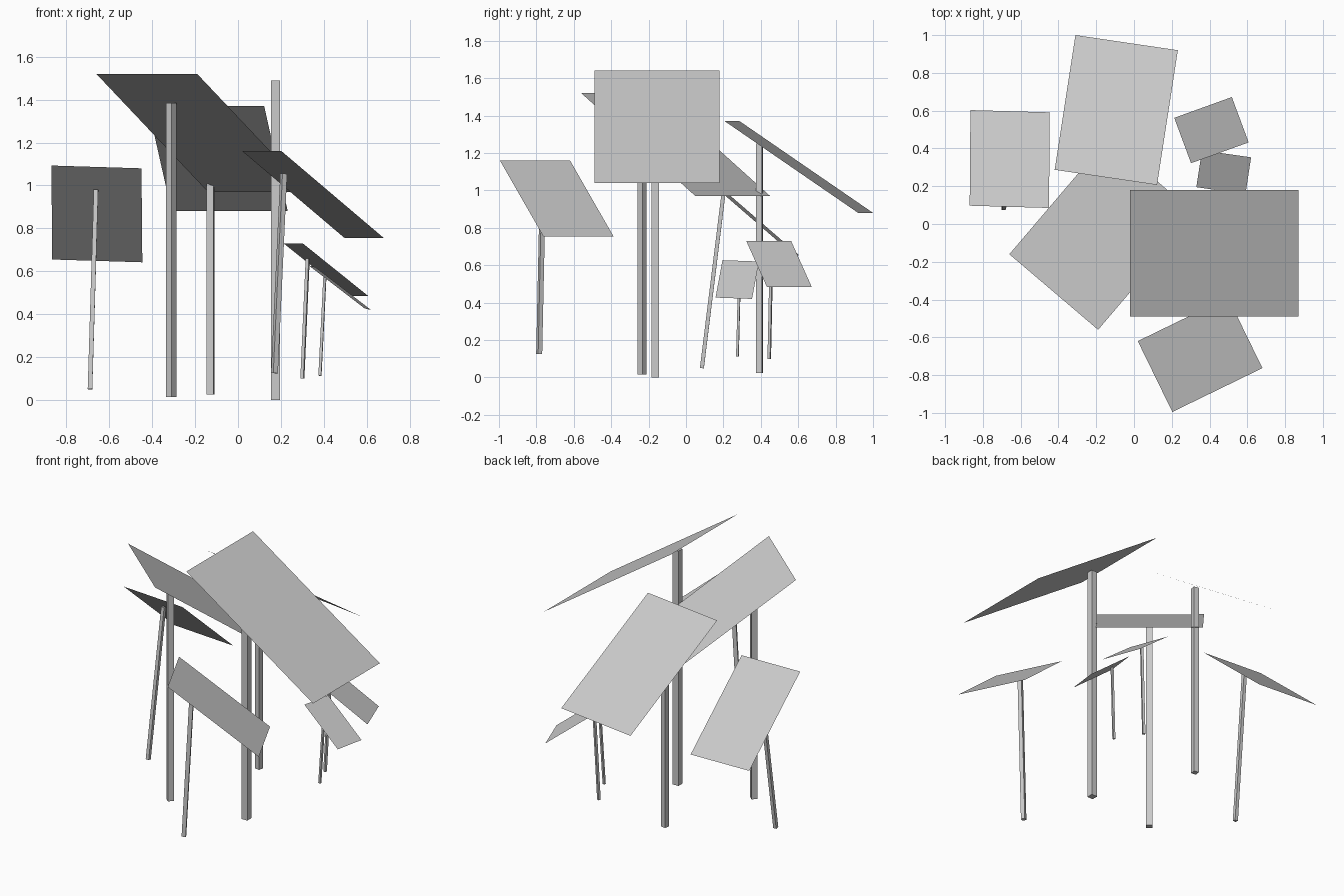
import bpy, math
from mathutils import Vector, Matrix

if "Cube" in bpy.data.objects:
    bpy.data.objects.remove(bpy.data.objects["Cube"])


def make(name, verts, faces):
    me = bpy.data.meshes.new(name)
    me.from_pydata(verts, [], faces)
    ob = bpy.data.objects.new(name, me)
    bpy.context.collection.objects.link(ob)
    return ob


def panel(name, high_a, high_b, low_a):
    """Thin parallelogram sheet from its two high corners and one low corner."""
    a, b, c = Vector(high_a), Vector(high_b), Vector(low_a)
    verts = [a, b, b + c - a, c]
    if (b - a).cross(c - a).z < 0:      # face upwards
        verts.reverse()
    make(name, verts, [(0, 1, 2, 3)])


def post(name, base, top, width, turn):
    """Square post between two points, turned about its own axis."""
    base, top = Vector(base), Vector(top)
    axis = top - base
    tilt = Vector((0, 0, 1)).rotation_difference(axis).to_matrix()
    rot = tilt @ Matrix.Rotation(math.radians(turn), 3, 'Z')
    h = width / 2
    ring = [rot @ Vector((sx * h, sy * h, 0)) for sx, sy in
            ((-1, -1), (1, -1), (1, 1), (-1, 1))]
    verts = [base + p for p in ring] + [top + p for p in ring]
    sides = [(i, (i + 1) % 4, (i + 1) % 4 + 4, i + 4) for i in range(4)]
    make(name, verts, sides + [(3, 2, 1, 0), (4, 5, 6, 7)])


# name: (panel high corner, high corner, low corner), (post base, top, width, turn)
tables = {
    "right_large": (((-.02, -.49, 1.64), (-.02, .18, 1.64), (.87, -.49, 1.04)),
                    ((.175, -.165, 0), (.175, -.165, 1.49), .04, 0)),
    "centre": (((-.66, -.16, 1.52), (-.19, -.56, 1.52), (-.14, .45, .97)),
               ((-.312, -.235, .015), (-.312, -.235, 1.385), .035, -40)),
    "back": (((-.42, .287, 1.37), (.122, .207, 1.37), (-.31, 1.0, .88)),
             ((-.128, .393, .025), (-.128, .393, 1.25), .032, -9)),
    "left": (((-.87, .097, 1.093), (-.45, .085, 1.08), (-.866, .603, .655)),
             ((-.69, .085, .05), (-.662, .2, .98), .021, -1)),
    "front": (((.02, -.62, 1.16), (.203, -.995, 1.16), (.497, -.388, .755)),
              ((.17, -.785, .125), (.213, -.765, 1.055), .024, 26)),
    "small_back": (((.213, .562, .73), (.302, .322, .73), (.518, .672, .485)),
                   ((.3, .445, .10), (.325, .457, .66), .015, -19)),
    "small_middle": (((.36, .39, .62), (.33, .195, .627), (.62, .353, .42)),
                     ((.382, .275, .113), (.405, .287, .572), .013, -9)),
}

for name, (sheet, pole) in tables.items():
    panel(name + "_panel", *sheet)
    post(name + "_post", *pole)
